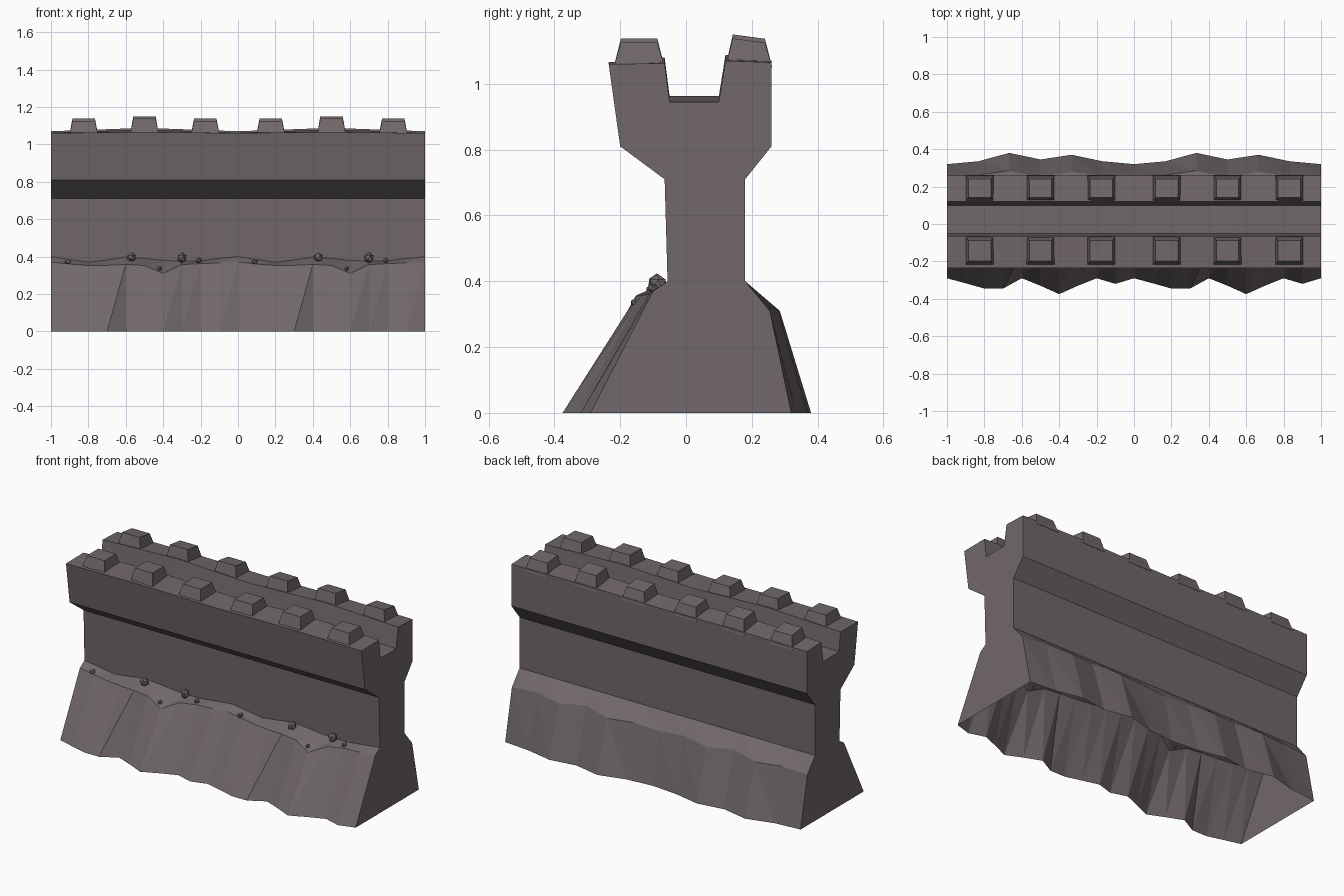
import bpy, bmesh, math, random
from mathutils import Vector

if "Cube" in bpy.data.objects:
    bpy.data.objects.remove(bpy.data.objects["Cube"])

random.seed(3)
stone = bpy.data.materials.new("warm grey stone")
stone.diffuse_color = (0.165, 0.137, 0.143, 1)
stone.use_nodes = True
stone.node_tree.nodes["Principled BSDF"].inputs["Base Color"].default_value = stone.diffuse_color


def finish(name, bm):
    bmesh.ops.recalc_face_normals(bm, faces=bm.faces)
    me = bpy.data.meshes.new(name)
    bm.to_mesh(me)
    bm.free()
    me.materials.append(stone)
    ob = bpy.data.objects.new(name, me)
    bpy.context.collection.objects.link(ob)
    return ob


def sweep(name, stations, profile, cap_extra, triangles=False):
    """Skin (y, z) profiles along x; end caps also use the extra points."""
    bm = bmesh.new()
    rows = [[bm.verts.new((x, y, z)) for y, z in profile(i, x)]
            for i, x in enumerate(stations)]
    for a, b in zip(rows, rows[1:]):
        for j in range(len(a) - 1):
            if triangles:
                bm.faces.new((a[j], b[j + 1], a[j + 1]))
                bm.faces.new((a[j], b[j], b[j + 1]))
            else:
                bm.faces.new((a[j], b[j], b[j + 1], a[j + 1]))
    for row, x in ((rows[0], stations[0]), (rows[-1], stations[-1])):
        bm.faces.new(row + [bm.verts.new((x, y, z)) for y, z in cap_extra])
    return finish(name, bm)


def rise(x):
    return 0.018 * (1 - abs(abs(x) - 0.5) * 2)


# Wall with flared parapets and a sunken walkway
def wall_profile(i, x):
    d = rise(x)
    return [(-0.055, 0.36), (-0.065, 0.71), (-0.2, 0.81), (-0.235, 1.06 + d * 0.3),
            (-0.065, 1.062 + d), (-0.05, 0.945 + d), (0.1, 0.945 + d),
            (0.12, 1.07 + d), (0.26, 1.065 + d * 0.3), (0.26, 0.81),
            (0.18, 0.71), (0.18, 0.39)]


sweep("wall", [-1, -0.5, 0, 0.5, 1], wall_profile, [(0.18, 0), (-0.055, 0)])

# Front rock footing: pattern repeats every unit, open underneath
toe = [-.29, -.317, -.345, -.345, -.29, -.33, -.375, -.33, -.29, -.32]
shoulder = [(-.1, .37), (-.11, .36), (-.12, .352), (-.135, .353), (-.15, .358),
            (-.155, .352), (-.178, .31), (-.135, .357), (-.11, .362), (-.11, .366)]
foot_z = [.4, .385, .37, .382, .398, .39, .38, .375, .378, .39]


def front_profile(i, x):
    k = i % 10
    return [(toe[k], 0), shoulder[k], (-0.055, foot_z[k])]


sweep("front_rock_footing", [-1 + i * 0.1 for i in range(21)], front_profile,
      [(-0.055, 0)], True)

# Back rock footing
back_toe = [.32, .335, .38, .345, .37, .335]
back_shoulder = [(.255, .31), (.262, .32), (.285, .31), (.25, .33), (.28, .312), (.255, .325)]


def back_profile(i, x):
    k = i % 6
    return [(back_toe[k], 0), back_shoulder[k], (0.18, 0.40)]


sweep("back_rock_footing", [-1 + i / 6 for i in range(13)], back_profile,
      [(0.18, 0)], True)

# Tapered battlement blocks on both parapets
for side, y0, y1 in (("front", -0.22, -0.065), ("back", 0.12, 0.262)):
    for n, x in enumerate((-0.825, -0.5, -0.175, 0.175, 0.5, 0.83)):
        bm = bmesh.new()
        bmesh.ops.create_cube(bm, size=1)
        for v in bm.verts:
            top = v.co.z > 0
            w, inset = (0.06, 0.022) if top else (0.077, 0)
            inner = (v.co.y > 0) == (side == "front")
            z = 1.05
            if top:
                z = 1.119 + rise(x)
                if side == "back":
                    z += 0.013 if inner else 0.0
            v.co = (x + math.copysign(w, v.co.x),
                    y1 - inset if v.co.y > 0 else y0 + inset, z)
        finish(f"{side}_battlement_{n + 1}", bm)

# Loose pebbles resting on the front ledge
for rep in (-1, 0):
    for n, (x, y, z, r) in enumerate(((.09, -.105, .373, .017), (.43, -.09, .395, .026),
                                      (.58, -.155, .335, .013), (.70, -.085, .393, .028),
                                      (.79, -.1, .38, .016))):
        bm = bmesh.new()
        bmesh.ops.create_icosphere(bm, subdivisions=1, radius=r)
        for v in bm.verts:
            v.co *= random.uniform(0.85, 1.1)
            v.co += Vector((x + rep, y, z))
        finish(f"pebble_{rep + 2}_{n + 1}", bm)
